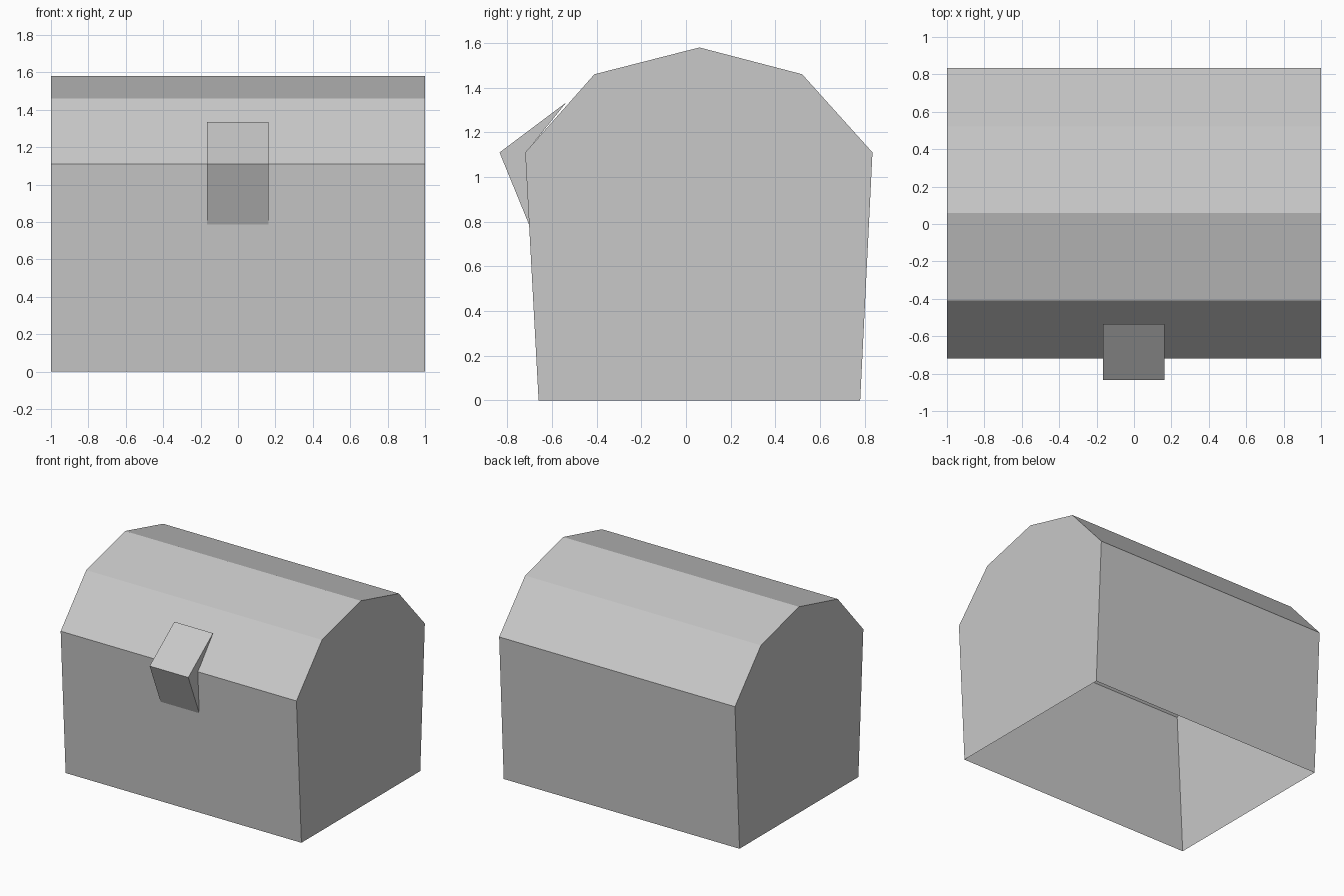
import bpy
import bmesh

default = bpy.data.objects.get("Cube")
if default:
    bpy.data.objects.remove(default, do_unlink=True)

GREY = (0.58, 0.58, 0.58, 1.0)
grey = bpy.data.materials.new("plain_grey")
grey.use_nodes = True
grey.diffuse_color = GREY
grey.node_tree.nodes["Principled BSDF"].inputs["Base Color"].default_value = GREY


def extrude_profile(name, profile, x0, x1, open_edge=None):
    """Sweep a (y, z) outline along x; open_edge leaves one side uncovered."""
    bm = bmesh.new()
    ends = [[bm.verts.new((x, y, z)) for y, z in profile] for x in (x0, x1)]
    a, b = ends
    bm.faces.new(a)
    bm.faces.new(b[::-1])
    count = len(profile)
    for i in range(count):
        if i != open_edge:
            j = (i + 1) % count
            bm.faces.new((a[j], a[i], b[i], b[j]))
    bmesh.ops.recalc_face_normals(bm, faces=bm.faces)
    mesh = bpy.data.meshes.new(name)
    bm.to_mesh(mesh)
    bm.free()
    mesh.materials.append(grey)
    obj = bpy.data.objects.new(name, mesh)
    bpy.context.collection.objects.link(obj)
    return obj


# Chest shell: flared walls and faceted lid, open underneath
shell = [(-0.66, 0), (-0.72, 1.11), (-0.41, 1.46), (0.06, 1.58),
         (0.52, 1.46), (0.835, 1.11), (0.78, 0)]
extrude_profile("chest_shell", shell, -1, 1, open_edge=len(shell) - 1)

# Latch: wedge bent over the seam between the lid and the front wall
latch = [(-0.535, 1.335), (-0.835, 1.11), (-0.70, 0.78), (-0.717, 1.11)]
extrude_profile("front_latch", latch, -0.165, 0.163)
